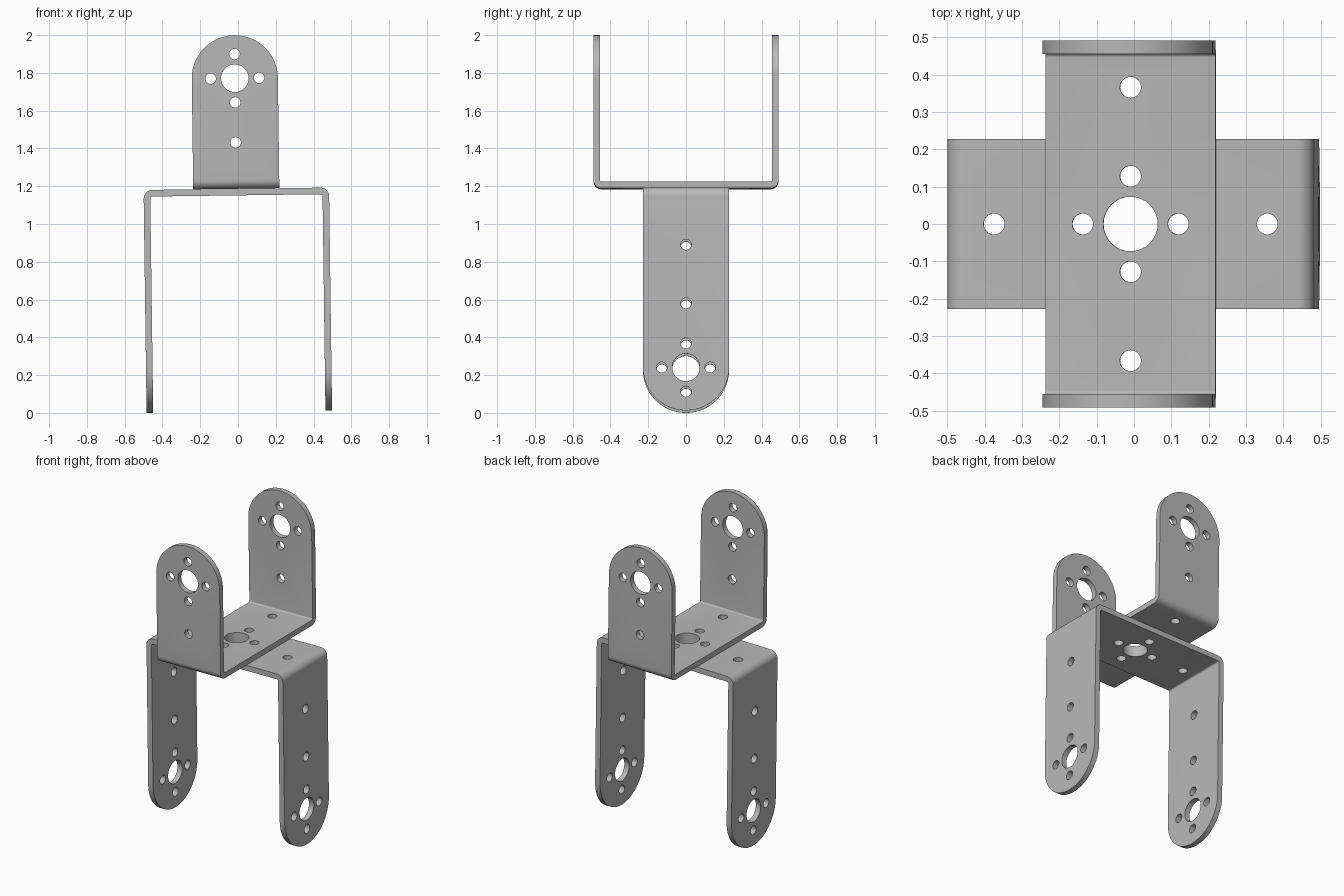
import bpy, bmesh, math
from mathutils import Matrix, Vector

if "Cube" in bpy.data.objects:
    bpy.data.objects.remove(bpy.data.objects["Cube"])

HALF, WIDTH, THICK = 0.491, 0.228, 0.035      # half span, half width, sheet thickness
BIG, SMALL, RING, FAR = 0.073, 0.028, 0.128, 0.366
LOWER, UPPER = 1.18, 0.813                    # arm lengths

metal = bpy.data.materials.new("grey metal")
metal.use_nodes = True
grey = (0.48, 0.48, 0.48, 1)
metal.diffuse_color = grey
metal.node_tree.nodes["Principled BSDF"].inputs["Base Color"].default_value = grey


def make_object(name, bm):
    bmesh.ops.recalc_face_normals(bm, faces=bm.faces)
    mesh = bpy.data.meshes.new(name)
    bm.to_mesh(mesh)
    bm.free()
    mesh.materials.append(metal)
    obj = bpy.data.objects.new(name, mesh)
    bpy.context.collection.objects.link(obj)
    return obj


def prism(name, points, direction):
    """Extrude a closed outline, centred along the direction."""
    bm = bmesh.new()
    d = Vector(direction)
    face = bm.faces.new([bm.verts.new(Vector(p) - d) for p in points])
    new = bmesh.ops.extrude_face_region(bm, geom=[face])["geom"]
    verts = [v for v in new if isinstance(v, bmesh.types.BMVert)]
    bmesh.ops.translate(bm, vec=d * 2, verts=verts)
    return make_object(name, bm)


def arc(cx, cz, radius, start, end, steps):
    angles = [math.radians(start + (end - start) * i / steps) for i in range(steps + 1)]
    return [(cx + radius * math.cos(a), cz + radius * math.sin(a)) for a in angles]


def hole_cutters(length, arm_offsets):
    """Drills along the span for the arms, and upright ones for the plate."""
    bm = bmesh.new()

    def drill(radius, depth, matrix):
        bmesh.ops.create_cone(bm, cap_ends=True, segments=32, radius1=radius,
                              radius2=radius, depth=depth, matrix=matrix)

    ring = [(RING, 0), (-RING, 0), (0, RING), (0, -RING)]
    centre = length - WIDTH
    sideways = Matrix.Rotation(math.pi / 2, 4, 'Y')
    arm = [(0, 0)] + ring + [(0, -d) for d in arm_offsets]
    for i, (y, z) in enumerate(arm):
        drill(SMALL if i else BIG, 3, Matrix.Translation((0, y, centre + z)) @ sideways)
    for i, (x, y) in enumerate([(0, 0)] + ring + [(FAR, 0), (-FAR, 0)]):
        drill(SMALL if i else BIG, THICK * 3, Matrix.Translation((x, y, THICK / 2)))
    return make_object("hole_cutter", bm)


def bracket(name, length, arm_offsets, placement):
    # Bent sheet: outer outline with round corners, then the inner one back
    outer, inner = 0.045, 0.045 - THICK
    c = HALF - outer
    outline = [(-HALF, length)] + arc(-c, outer, outer, 180, 270, 8)
    outline += arc(c, outer, outer, 270, 360, 8) + [(HALF, length), (HALF - THICK, length)]
    outline += arc(c, outer, inner, 360, 270, 8) + arc(-c, outer, inner, 270, 180, 8)
    outline += [(THICK - HALF, length)]
    obj = prism(name, [(x, 0, z) for x, z in outline], (0, WIDTH, 0))

    # Round arm ends and holes
    end = [(-WIDTH, -1), (WIDTH, -1)] + arc(0, length - WIDTH, WIDTH, 0, 180, 40)
    rounder = prism("end_cutter", [(0, y, z) for y, z in end], (2, 0, 0))
    drills = hole_cutters(length, arm_offsets)
    for cutter, operation in ((rounder, 'INTERSECT'), (drills, 'DIFFERENCE')):
        cutter.hide_render = True
        mod = obj.modifiers.new(operation.lower(), 'BOOLEAN')
        mod.object, mod.operation, mod.solver = cutter, operation, 'EXACT'
    bpy.context.view_layer.update()
    evaluated = obj.evaluated_get(bpy.context.evaluated_depsgraph_get())
    mesh = bpy.data.meshes.new_from_object(evaluated)
    obj.modifiers.clear()
    obj.data = mesh
    for cutter in (rounder, drills):
        bpy.data.objects.remove(cutter)

    bpy.ops.object.select_all(action='DESELECT')
    obj.select_set(True)
    bpy.context.view_layer.objects.active = obj
    bpy.ops.object.shade_smooth_by_angle(angle=math.radians(30))
    obj.matrix_world = placement


# The assembly leans very slightly to one side
lean = Matrix.Translation((0.007, 0, 0.0066)) @ Matrix.Rotation(-0.0135, 4, 'Y')
joint = lean @ Matrix.Translation((0, 0, LOWER))
bracket("lower_bracket", LOWER, (0.34, 0.65), joint @ Matrix.Rotation(math.pi, 4, 'X'))
bracket("upper_bracket", UPPER, (0.34,), joint @ Matrix.Rotation(math.pi / 2, 4, 'Z'))
